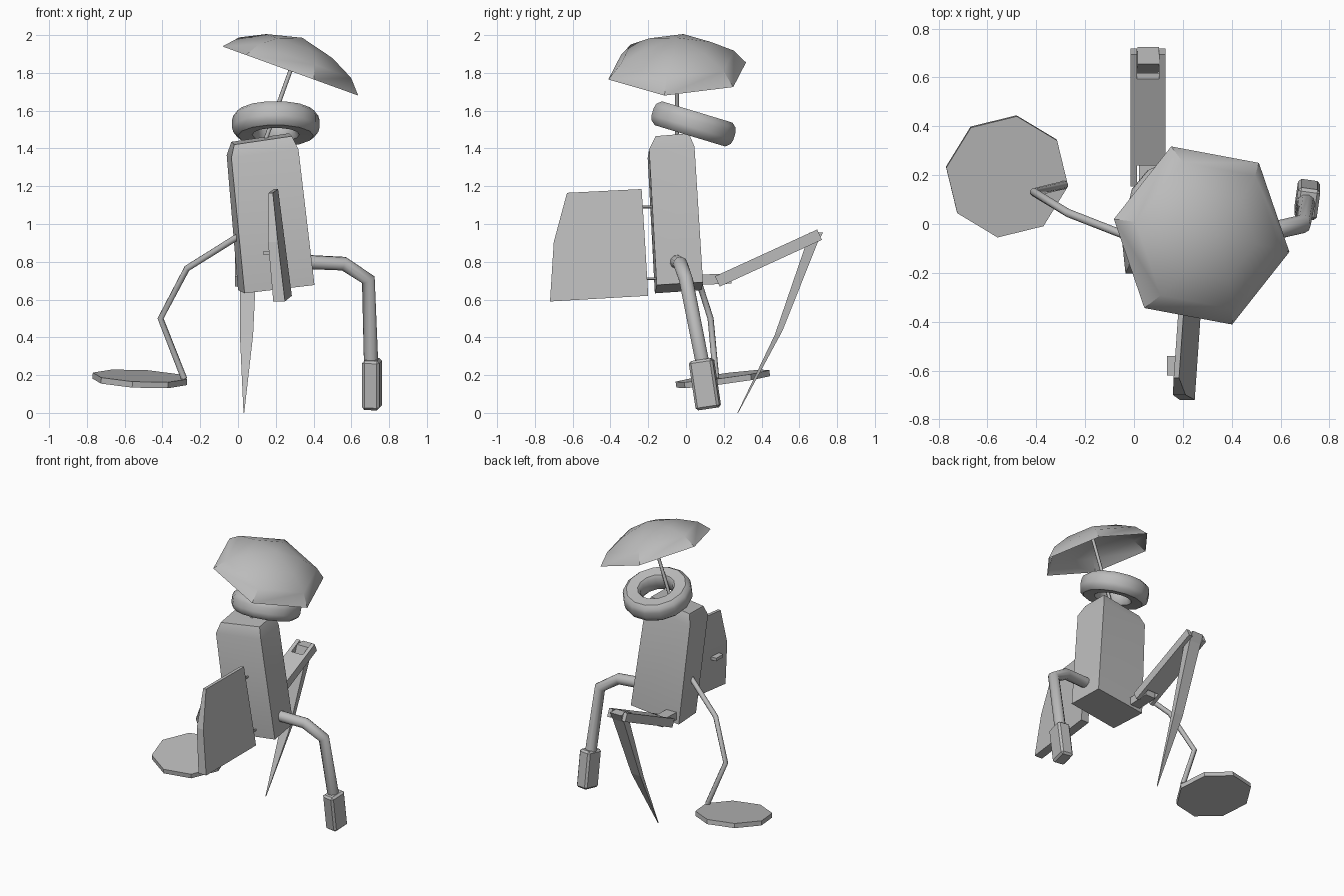
import bpy, math
from mathutils import Vector, Matrix

if "Cube" in bpy.data.objects:
    bpy.data.objects.remove(bpy.data.objects["Cube"])

grey = bpy.data.materials.new("plain_grey")
grey.diffuse_color = (0.5, 0.5, 0.5, 1)
grey.use_nodes = True
grey.node_tree.nodes["Principled BSDF"].inputs["Base Color"].default_value = grey.diffuse_color


def make(name, verts, faces, smooth=None):
    """Mesh object with outward normals and optional smooth shading."""
    me = bpy.data.meshes.new(name)
    me.from_pydata([tuple(v) for v in verts], [], faces)
    me.materials.append(grey)
    ob = bpy.data.objects.new(name, me)
    bpy.context.collection.objects.link(ob)
    bpy.ops.object.select_all(action='DESELECT')
    ob.select_set(True)
    bpy.context.view_layer.objects.active = ob
    bpy.ops.object.mode_set(mode='EDIT')
    bpy.ops.mesh.select_all(action='SELECT')
    bpy.ops.mesh.normals_make_consistent(inside=False)
    bpy.ops.object.mode_set(mode='OBJECT')
    if smooth:
        bpy.ops.object.shade_smooth_by_angle(angle=math.radians(smooth))
    return ob


def loft(name, rings, smooth=None, caps=True, closed=False):
    """Skin a list of equal-sized point rings."""
    n, m = len(rings[0]), len(rings)
    verts = [p for r in rings for p in r]
    faces = [(i * n + j, i * n + (j + 1) % n, (i + 1) % m * n + (j + 1) % n, (i + 1) % m * n + j)
             for i in range(m if closed else m - 1) for j in range(n)]
    if caps and not closed:
        faces += [tuple(range(n)), tuple(range((m - 1) * n, m * n))]
    return make(name, verts, faces, smooth)


def frame(center, axis):
    """Placement whose z follows axis and whose x stays near world x."""
    z = Vector(axis).normalized()
    y = z.cross(Vector((1, 0, 0))).normalized()
    x = y.cross(z)
    return Matrix.Translation(center) @ Matrix((x, y, z)).transposed().to_4x4()


def circle(mat, r, h, n, start=0):
    return [mat @ Vector((r * math.cos(start + k * math.tau / n),
                          r * math.sin(start + k * math.tau / n), h)) for k in range(n)]


def tube(name, path, r, n):
    """Mitred pipe along a path."""
    pts = [Vector(p) for p in path]
    rings = []
    side = None
    for i, p in enumerate(pts):
        a = (p - pts[i - 1]).normalized() if i else (pts[1] - p).normalized()
        b = (pts[i + 1] - p).normalized() if i < len(pts) - 1 else a
        t = (a + b).normalized()
        side = side or t.orthogonal()
        side = (side - t * side.dot(t)).normalized()
        up = t.cross(side)
        rings.append([p + r * (math.cos(k * math.tau / n) * side + math.sin(k * math.tau / n) * up)
                      for k in range(n)])
    return loft(name, rings, 50)


def box(name, mat, lo, hi):
    ring = lambda z: [mat @ Vector(p) for p in ((lo[0], lo[1], z), (hi[0], lo[1], z),
                                                (hi[0], hi[1], z), (lo[0], hi[1], z))]
    return loft(name, [ring(lo[2]), ring(hi[2])])


# Leaning torso with sloped shoulders
loft("body", [
    [(.035, -.165, .633), (.405, -.155, .677), (.38, .09, .692), (0, .083, .65)],
    [(-.035, -.203, 1.35), (.32, -.195, 1.395), (.295, .045, 1.41), (-.06, .04, 1.365)],
    [(-.02, -.17, 1.42), (.285, -.16, 1.465), (.27, .015, 1.48), (-.035, .01, 1.435)]], 40)

# Tyre-shaped head
tyre = frame((.2, .04, 1.53), (0, .29, .96))
half = [(.11, .04), (.125, .06), (.2, .066), (.225, .045), (.232, .02)]
profile = half + [(r, -h) for r, h in reversed(half)]
loft("head_ring", [circle(tyre, r, h, 14) for r, h in profile], 40, closed=True)

# Tilted parasol: open dome with six ribs, and its pole
shade = frame((.277, -.047, 1.81), (.34, 0, .94))
dome = [circle(shade, r, h, 6, math.radians(-10)) for r, h in ((.388, 0), (.32, .075), (.19, .14))]
verts = [p for r in dome for p in r] + [shade @ Vector((0, 0, .187))]
faces = [(i * 6 + j, i * 6 + (j + 1) % 6, i * 6 + 6 + (j + 1) % 6, i * 6 + 6 + j)
         for i in range(2) for j in range(6)]
faces += [(12 + j, 12 + (j + 1) % 6, 18) for j in range(6)]
make("parasol", verts, faces, 40)
tube("parasol_pole", [shade @ Vector((0, 0, -.4)), shade @ Vector((0, 0, .18))], .011, 8)

# Door panel held edge-on at the front: (y, z, thickness)
outline = [(-.72, .59, .062), (-.2, .62, .062), (-.218, .92, .05),
           (-.235, 1.185, .022), (-.63, 1.165, .022), (-.70, .905, .052)]
right = [(.285 + .077 * (y + .2) - .124 * (z - .62), y, z) for y, z, t in outline]
left = [(p[0] - o[2], p[1], p[2]) for p, o in zip(right, outline)]
quads = [(0, 1, 2, 5), (5, 2, 3, 4)]
make("door_panel", right + left,
     quads + [tuple(i + 6 for i in reversed(q)) for q in quads]
     + [(i, (i + 1) % 6, (i + 1) % 6 + 6, i + 6) for i in range(6)])
box("door_handle", Matrix(), (.135, -.62, .835), (.18, -.54, .857))
for x, y, z in ((.205, -.26, 1.09), (.255, -.22, .71)):
    tube("door_hinge", [(x, y, z), (x, y + .08, z)], .008, 6)

# Right pipe limb and its block foot
tube("right_limb", [(.34, -.05, .80), (.56, -.03, .79), (.69, 0, .705), (.705, .09, .25)], .038, 10)
foot = frame((.71, .1, .152), (0, -.15, 1)) @ Matrix.Rotation(math.radians(-8), 4, 'Z')
block = box("right_foot", foot, (-.046, -.064, -.132), (.046, .064, .132))
bev = block.modifiers.new("bevel", 'BEVEL')
bev.width = .013
bev.segments = 1

# Left thin limb and its octagonal disc foot
tube("left_limb", [(.05, -.08, .965), (-.27, .045, .765), (-.41, .13, .5), (-.285, .16, .18)], .017, 8)
disc = frame((-.52, .195, .18), (.05, -.13, 1))
loft("left_foot", [circle(disc, .253, h, 8, math.radians(36)) for h in (-.016, .016)])

# Rear leg: hip lug, slotted thigh and tapering shin
box("hip_lug", frame((.06, .15, .708), (0, -.04, 1)), (-.04, -.12, -.027), (.04, .09, .027))
thigh = Matrix.Translation((.0575, .175, .7)) @ Matrix.Rotation(math.radians(24.6), 4, 'X')
for s in (-1, 1):
    a, b = sorted((s * .045, s * .0725))
    box("thigh_rail", thigh, (a, -.01, -.03), (b, .585, .03))
box("thigh_web", thigh, (-.045, .085, -.03), (.045, .475, .03))
shin = [(.015, .102, .655, .725, .955), (.012, .102, .628, .695, .885),
        (.01, .08, .47, .512, .425), (.029, .033, .272, .276, 0)]
tilt = (.0, .012, .012, .0)
loft("shin", [[(x0, y0, z - t), (x1, y0, z - t), (x1, y1, z + t), (x0, y1, z + t)]
              for (x0, x1, y0, y1, z), t in zip(shin, tilt)])
